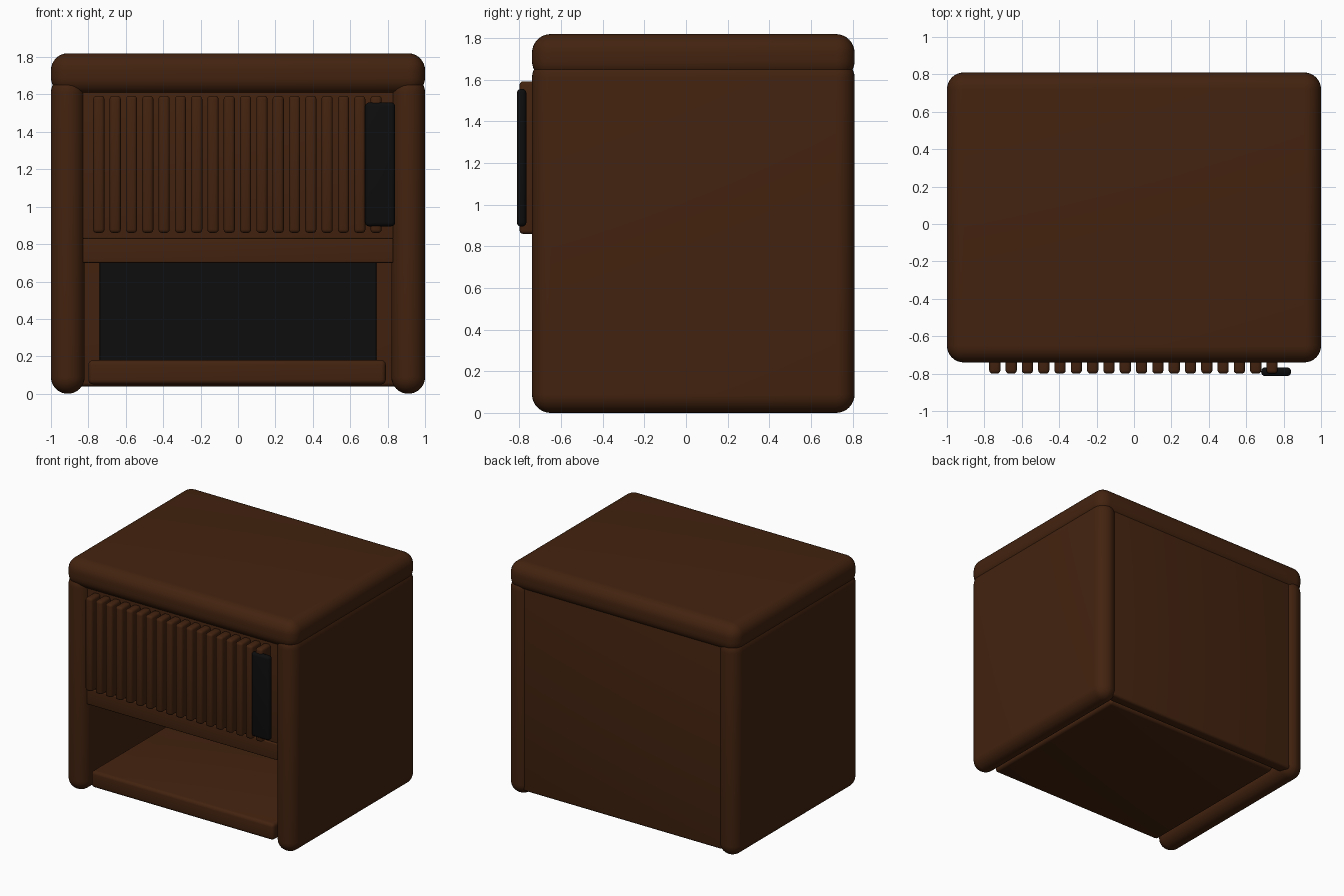
import bpy
from math import radians

cube = bpy.data.objects.get("Cube")
if cube:
    bpy.data.objects.remove(cube, do_unlink=True)


def make_material(name, rgb):
    mat = bpy.data.materials.new(name)
    mat.use_nodes = True
    mat.diffuse_color = (*rgb, 1)
    bsdf = next(n for n in mat.node_tree.nodes if n.type == 'BSDF_PRINCIPLED')
    bsdf.inputs["Base Color"].default_value = (*rgb, 1)
    return mat


wood = make_material("dark_wood", (0.056, 0.0165, 0.0048))
black = make_material("black", (0.004, 0.004, 0.004))


def rounded_box(name, x, y, z, radius, mat=wood, segments=4):
    """Box given by (min, max) ranges on each axis, with rounded edges."""
    spans = (x, y, z)
    bpy.ops.mesh.primitive_cube_add(size=1, location=[(a + b) / 2 for a, b in spans])
    obj = bpy.context.object
    obj.name = name
    obj.scale = [b - a for a, b in spans]
    bpy.ops.object.transform_apply(location=False, rotation=False, scale=True)
    obj.data.materials.append(mat)
    bevel = obj.modifiers.new("rounding", 'BEVEL')
    bevel.width = radius
    bevel.segments = segments
    bevel.limit_method = 'NONE'
    bpy.ops.object.modifier_apply(modifier=bevel.name)
    bpy.ops.object.shade_smooth_by_angle(angle=radians(35))
    return obj


front, back = -0.74, 0.81

# Thick rounded shell: top board and two side boards
rounded_box("top_board", (-1, 1), (front, back), (1.6, 1.82), 0.09, segments=8)
rounded_box("right_side", (-1, -0.82), (front, back), (0, 1.7), 0.0895, segments=8)
rounded_box("left_side", (0.82, 1), (front, back), (0, 1.7), 0.0895, segments=8)

# Back, floor and middle shelf
rounded_box("back_panel", (-0.87, 0.87), (0.70, 0.79), (0.04, 1.66), 0.02)
rounded_box("floor_board", (-0.8, 0.79), (-0.69, 0.67), (0.05, 0.18), 0.025)
rounded_box("middle_shelf", (-0.83, 0.83), (-0.70, 0.71), (0.70, 0.83), 0.008)

# Black lining at the rear of the open compartment
rounded_box("compartment_lining", (-0.74, 0.74), (0.693, 0.701), (0.1, 0.74), 0.002, black, 1)

# Door board with a row of vertical slats
rounded_box("door_board", (-0.83, 0.83), (-0.69, -0.62), (0.83, 1.64), 0.005)
slat_count = 18
for i in range(slat_count):
    cx = -0.744 + i * 1.482 / (slat_count - 1)
    rounded_box(f"slat_{i + 1}", (cx - 0.03, cx + 0.03), (-0.80, -0.68), (0.86, 1.593), 0.018, segments=3)

# Flat handle over the last slats
rounded_box("handle", (0.68, 0.84), (-0.813, -0.767), (0.895, 1.557), 0.021, black)
